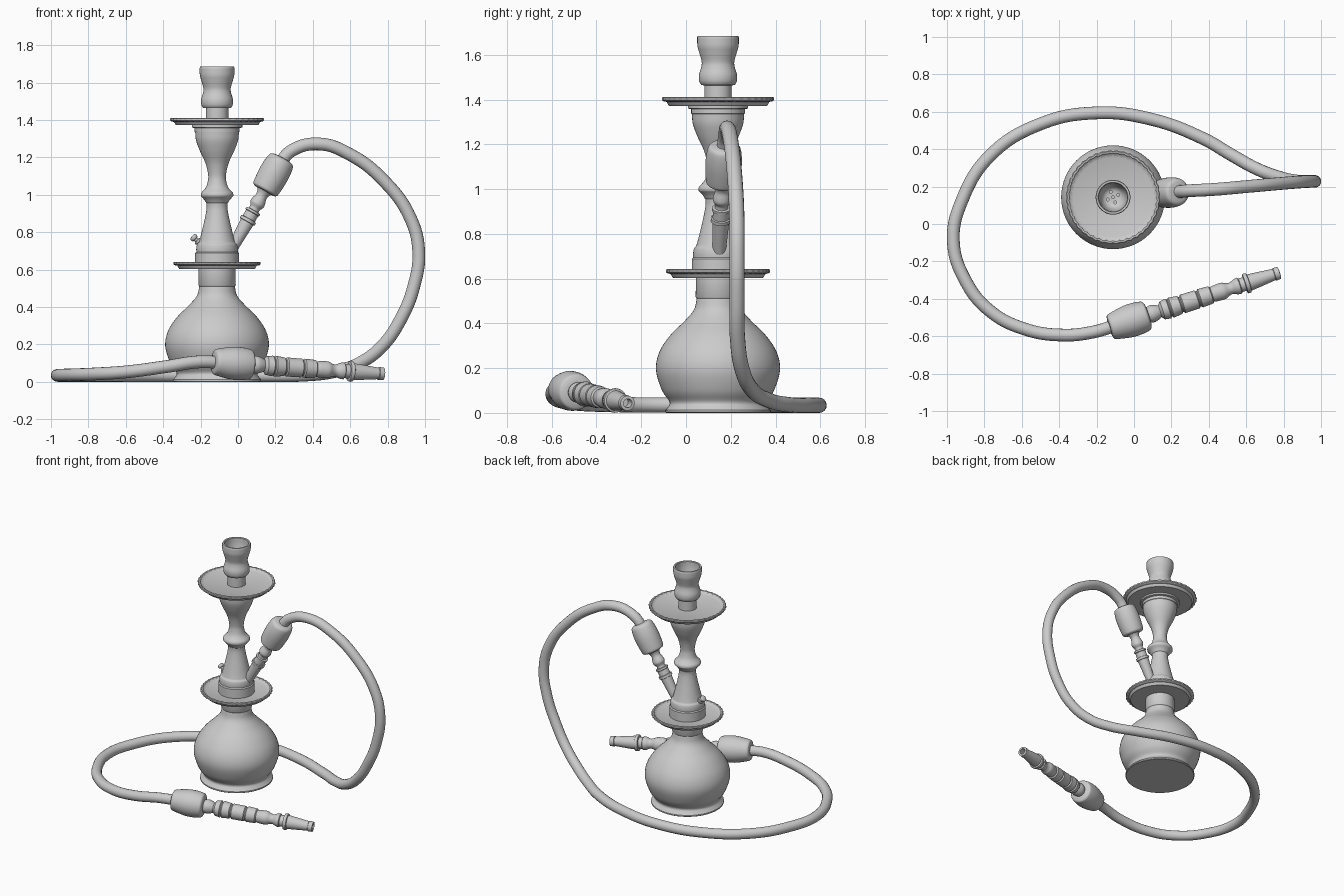
import bpy, bmesh
from math import sin, cos, pi
from mathutils import Vector

AXIS = Vector((-0.112, 0.143, 0))
UP = Vector((0, 0, 1))


def smooth(pts, k=5):
    """Catmull-Rom curve through (radius, height) points."""
    p = [Vector(q) for q in pts]
    if len(p) < 3:
        return p
    p = [2 * p[0] - p[1]] + p + [2 * p[-1] - p[-2]]
    out = []
    for i in range(1, len(p) - 2):
        a, b, c, d = p[i - 1:i + 3]
        for j in range(k):
            t = j / k
            out.append(0.5 * (2 * b + (c - a) * t + (2 * a - 5 * b + 4 * c - d) * t * t
                              + (3 * b - a - 3 * c + d) * t ** 3))
    return out + [p[-2]]


def lathe(name, sections, origin=AXIS, direction=UP, n=64, flutes=0, ripple_from=9):
    """Revolve smooth sections; section joints stay sharp. Flutes ripple radii past ripple_from."""
    prof = [q for s in sections for q in smooth(s)]
    rot = Vector(direction).to_track_quat('Z', 'Y')
    bm = bmesh.new()
    rings = []
    for r, z in prof:
        ring = []
        for i in range(n):
            a = 2 * pi * i / n
            rr = max(r, 0) - (0.005 * (0.5 + 0.5 * cos(flutes * a)) if r > ripple_from else 0)
            ring.append(bm.verts.new(Vector(origin) + rot @ Vector((rr * cos(a), rr * sin(a), z))))
        rings.append(ring)
    for a, b in zip(rings, rings[1:]):
        for i in range(n):
            j = (i + 1) % n
            bm.faces.new((a[i], a[j], b[j], b[i]))
    bmesh.ops.remove_doubles(bm, verts=bm.verts, dist=1e-5)
    bmesh.ops.recalc_face_normals(bm, faces=bm.faces)
    me = bpy.data.meshes.new(name)
    bm.to_mesh(me)
    bm.free()
    ob = bpy.data.objects.new(name, me)
    bpy.context.collection.objects.link(ob)
    return ob


# water vase with foot
lathe("water_vase", [
    [(0, 0), (0.232, 0)], [(0.236, 0.003), (0.236, 0.012)],
    [(0.228, 0.02), (0.216, 0.048), (0.25, 0.1), (0.277, 0.19), (0.263, 0.27), (0.215, 0.345),
     (0.15, 0.41), (0.108, 0.46), (0.094, 0.515)], [(0.094, 0.515), (0, 0.515)]])

# collar between vase and lower tray
lathe("vase_collar", [[(0, 0.51), (0.095, 0.51)], [(0.1, 0.518), (0.098, 0.61)], [(0.098, 0.61), (0, 0.61)]])


# trays with fluted rims
def tray(name, z, r):
    lathe(name, [
        [(0, z), (r - 0.033, z)], [(r - 0.03, z + 0.003), (r - 0.022, z + 0.018)],
        [(r - 0.008, z + 0.02), (r, z + 0.026)], [(r, z + 0.026), (r, z + 0.036)],
        [(r - 0.005, z + 0.039), (r - 0.014, z + 0.038)],
        [(r - 0.022, z + 0.03), (r - 0.04, z + 0.022)], [(r - 0.04, z + 0.022), (0, z + 0.02)]],
        n=160, flutes=40, ripple_from=r - 0.016)


tray("lower_tray", 0.603, 0.234)
tray("upper_tray", 1.372, 0.252)

# turned stem
lathe("stem", [
    [(0, 0.615), (0.117, 0.615)], [(0.117, 0.615), (0.117, 0.688)],
    [(0.111, 0.695), (0.111, 0.715), (0.107, 0.735), (0.098, 0.745)],
    [(0.096, 0.75), (0.085, 0.79), (0.066, 0.87), (0.056, 0.925), (0.056, 0.955)],
    [(0.058, 0.957), (0.07, 0.975), (0.086, 0.992)], [(0.087, 0.996), (0.087, 1.004)],
    [(0.085, 1.01), (0.06, 1.04), (0.049, 1.075), (0.048, 1.11), (0.062, 1.17), (0.092, 1.235),
     (0.112, 1.29), (0.117, 1.335)],
    [(0.12, 1.337), (0.12, 1.357)], [(0.135, 1.36), (0.135, 1.375)], [(0.135, 1.375), (0, 1.375)]])

# hollow tobacco bowl with five air holes
bowl = lathe("tobacco_bowl", [
    [(0, 1.38), (0.06, 1.38)], [(0.06, 1.38), (0.06, 1.463)],
    [(0.075, 1.465), (0.084, 1.482), (0.085, 1.51), (0.075, 1.545), (0.073, 1.57), (0.084, 1.61),
     (0.092, 1.64), (0.093, 1.678)],
    [(0.09, 1.685), (0.08, 1.685)], [(0.077, 1.682), (0.074, 1.64), (0.062, 1.59), (0.04, 1.565), (0, 1.56)]])
holes = [(0, 0)] + [(0.03 * cos(a * pi / 2 + 0.4), 0.03 * sin(a * pi / 2 + 0.4)) for a in range(4)]
for x, y in holes:
    cut = lathe("air_hole_cutter", [[(0, 1.51), (0.008, 1.51)], [(0.008, 1.51), (0.008, 1.61)],
                                    [(0.008, 1.61), (0, 1.61)]], AXIS + Vector((x, y, 0)), n=12)
    mod = bowl.modifiers.new("air_hole", 'BOOLEAN')
    mod.operation, mod.object, mod.solver = 'DIFFERENCE', cut, 'EXACT'
    cut.hide_render = True
    cut.hide_set(True)
    cut.display_type = 'WIRE'

# purge valve on the left of the stem
lathe("purge_valve", [
    [(0, 0), (0.013, 0)], [(0.013, 0), (0.013, 0.055)], [(0.02, 0.057), (0.02, 0.068)],
    [(0.012, 0.07), (0.012, 0.08)], [(0.018, 0.082), (0.021, 0.092), (0.017, 0.102), (0, 0.105)]],
    AXIS + Vector((-0.055, 0, 0.71)), (-0.75, 0, 0.66), n=24)

# hose port with grip
A, B = Vector((-0.01, 0.15, 0.75)), Vector((0.235, 0.172, 1.19))
lathe("hose_port", [
    [(0, -0.08), (0.027, -0.08)], [(0.027, -0.08), (0.031, 0), (0.038, 0.12)],
    [(0.045, 0.122), (0.045, 0.138)], [(0.037, 0.14), (0.037, 0.175)],
    [(0.042, 0.178), (0.042, 0.19)], [(0.03, 0.192), (0.028, 0.205)],
    [(0.03, 0.21), (0.04, 0.23), (0.038, 0.25), (0.031, 0.275), (0.034, 0.295), (0.045, 0.315)],
    [(0.045, 0.32), (0, 0.32)]], A, B - A, n=40)
lathe("port_grip", [
    [(0, 0.31), (0.055, 0.31)], [(0.055, 0.31), (0.07, 0.317), (0.076, 0.335), (0.081, 0.4), (0.08, 0.45),
     (0.073, 0.492), (0.06, 0.507), (0.038, 0.512)], [(0.038, 0.512), (0, 0.512)]], A, B - A, n=48)

# mouthpiece grip and turned handle
C, D = Vector((-0.13, -0.553, 0.107)), Vector((0.78, -0.26, 0.043))
lathe("mouthpiece_grip", [
    [(0, 0), (0.05, 0)], [(0.05, 0), (0.067, 0.008), (0.076, 0.04), (0.087, 0.1), (0.088, 0.15),
     (0.083, 0.19), (0.076, 0.208), (0.055, 0.217)], [(0.055, 0.217), (0, 0.217)]], C, D - C, n=48)
segments = []
for a, b, r0, r1 in [(0.29, 0.335, 0.05, 0.055), (0.339, 0.4, 0.056, 0.05), (0.405, 0.498, 0.051, 0.05),
                     (0.503, 0.575, 0.051, 0.048)]:
    segments += [[(r0 - 0.008, a), (r0, a + 0.006)], [(r0, a + 0.006), (r1, b - 0.006)],
                 [(r1, b - 0.006), (r1 - 0.008, b)]]
lathe("mouthpiece", [
    [(0, 0.2), (0.04, 0.2)], [(0.042, 0.215), (0.047, 0.24), (0.042, 0.262), (0.033, 0.282)]] + segments + [
    [(0.041, 0.578), (0.044, 0.6), (0.045, 0.64), (0.035, 0.665), (0.032, 0.685), (0.042, 0.71), (0.045, 0.73)],
    [(0.038, 0.735), (0.038, 0.76)], [(0.053, 0.762), (0.055, 0.772), (0.053, 0.782)],
    [(0.045, 0.785), (0.04, 0.84), (0.031, 0.925)], [(0.035, 0.928), (0.033, 0.955)],
    [(0.02, 0.957), (0.02, 0.9)], [(0.02, 0.9), (0, 0.9)]], C, D - C, n=40)

# flexible hose
path = [(0.22, 0.17, 1.163), (0.285, 0.177, 1.235), (0.43, 0.185, 1.272), (0.6, 0.2, 1.215),
        (0.79, 0.217, 1.065), (0.92, 0.227, 0.88), (0.966, 0.228, 0.7), (0.94, 0.228, 0.51),
        (0.87, 0.23, 0.335), (0.77, 0.252, 0.19), (0.65, 0.298, 0.1), (0.52, 0.37, 0.056),
        (0.37, 0.457, 0.037), (0.085, 0.562, 0.034), (-0.2, 0.594, 0.034), (-0.5, 0.535, 0.034),
        (-0.77, 0.365, 0.034), (-0.92, 0.125, 0.034), (-0.966, -0.09, 0.035), (-0.9, -0.305, 0.037),
        (-0.77, -0.465, 0.042), (-0.583, -0.562, 0.055), (-0.38, -0.594, 0.082), (-0.22, -0.578, 0.106),
        (-0.1, -0.543, 0.105)]
cu = bpy.data.curves.new("hose", 'CURVE')
cu.dimensions = '3D'
cu.bevel_depth, cu.bevel_resolution, cu.resolution_u = 0.034, 6, 10
cu.use_fill_caps = True
sp = cu.splines.new('BEZIER')
sp.bezier_points.add(len(path) - 1)
for bp, co in zip(sp.bezier_points, path):
    bp.co = co
    bp.handle_left_type = bp.handle_right_type = 'AUTO'
hose = bpy.data.objects.new("hose", cu)
bpy.context.collection.objects.link(hose)

# smooth shading with crisp turned edges
bpy.ops.object.select_all(action='DESELECT')
for ob in bpy.context.collection.objects:
    if ob.type == 'MESH' and not ob.hide_render:
        ob.select_set(True)
        bpy.context.view_layer.objects.active = ob
bpy.ops.object.shade_smooth_by_angle(angle=0.6)
